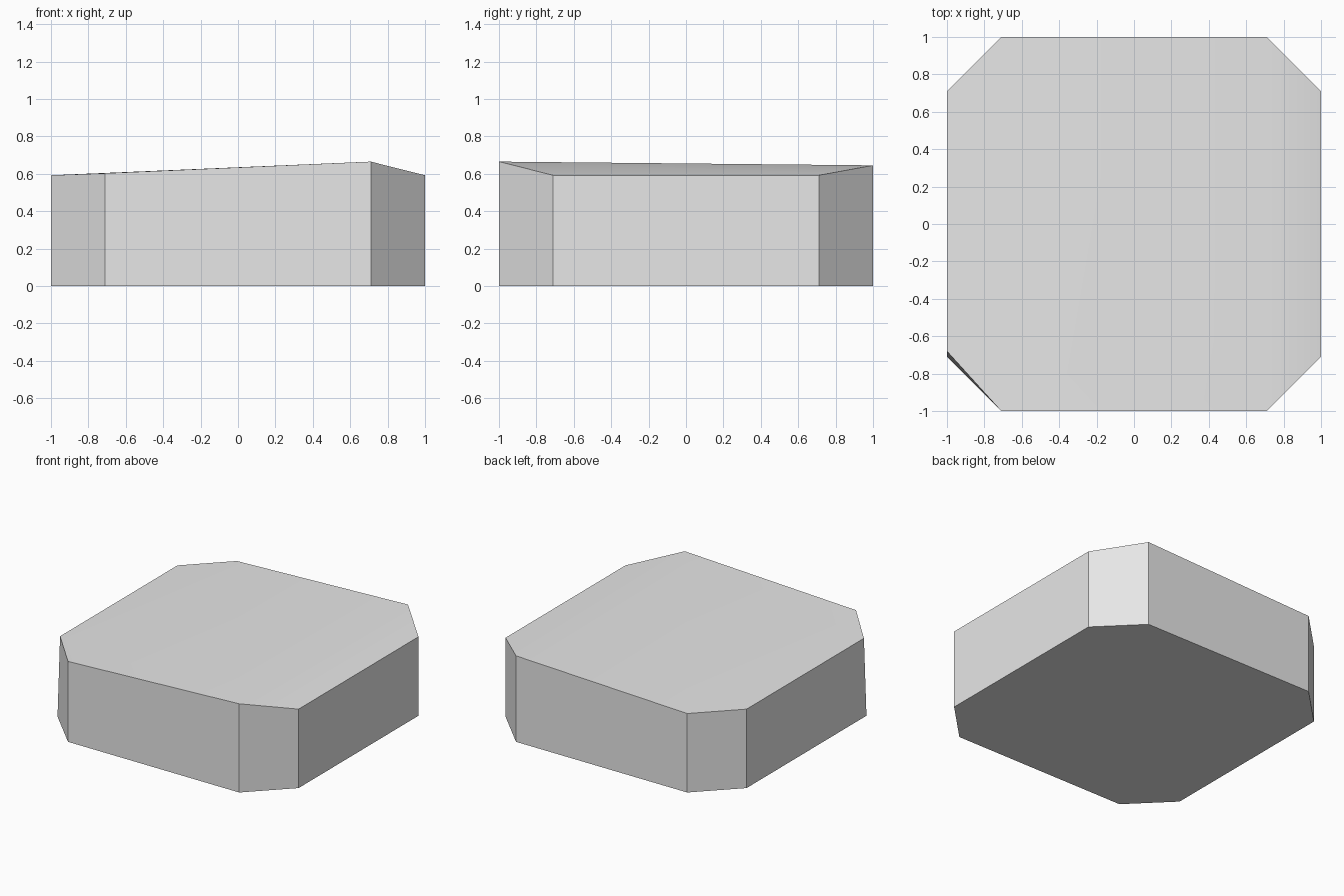
import bpy
import bmesh
import math

cube = bpy.data.objects.get("Cube")
if cube:
    bpy.data.objects.remove(cube, do_unlink=True)

# Plain grey material
grey = bpy.data.materials.new("light grey")
grey.use_nodes = True
colour = (0.8, 0.8, 0.8, 1)
grey.diffuse_color = colour
grey.node_tree.nodes["Principled BSDF"].inputs["Base Color"].default_value = colour

# Chamfered square outline, anticlockwise from the front left corner
C = 0.71
outline = [(-C, -1), (C, -1), (1, -C), (1, C), (C, 1), (-C, 1), (-1, C), (-1, -C)]
rim_heights = [0.603, 0.665, 0.592, 0.592, 0.645, 0.592, 0.592, 0.592]

bm = bmesh.new()
base = [bm.verts.new((x, y, 0)) for x, y in outline]
rim = [bm.verts.new((x, y, z)) for (x, y), z in zip(outline, rim_heights)]
rim[7].co.y = -0.68  # one corner leans in slightly

# Underside and walls
bm.faces.new(base[::-1])
for i in range(8):
    j = (i + 1) % 8
    bm.faces.new((base[i], base[j], rim[j], rim[i]))

# Top: a gently tilted main surface and a strip that slopes down to the side
bm.faces.new([rim[i] for i in (0, 1, 4, 5, 6, 7)])
bm.faces.new(rim[1:5])

mesh = bpy.data.meshes.new("chamfered_block")
bm.to_mesh(mesh)
bm.free()
mesh.materials.append(grey)
block = bpy.data.objects.new("chamfered_block", mesh)
bpy.context.collection.objects.link(block)

# Smooth top, sharp walls
bpy.ops.object.select_all(action="DESELECT")
block.select_set(True)
bpy.context.view_layer.objects.active = block
bpy.ops.object.shade_smooth_by_angle(angle=math.radians(30))
